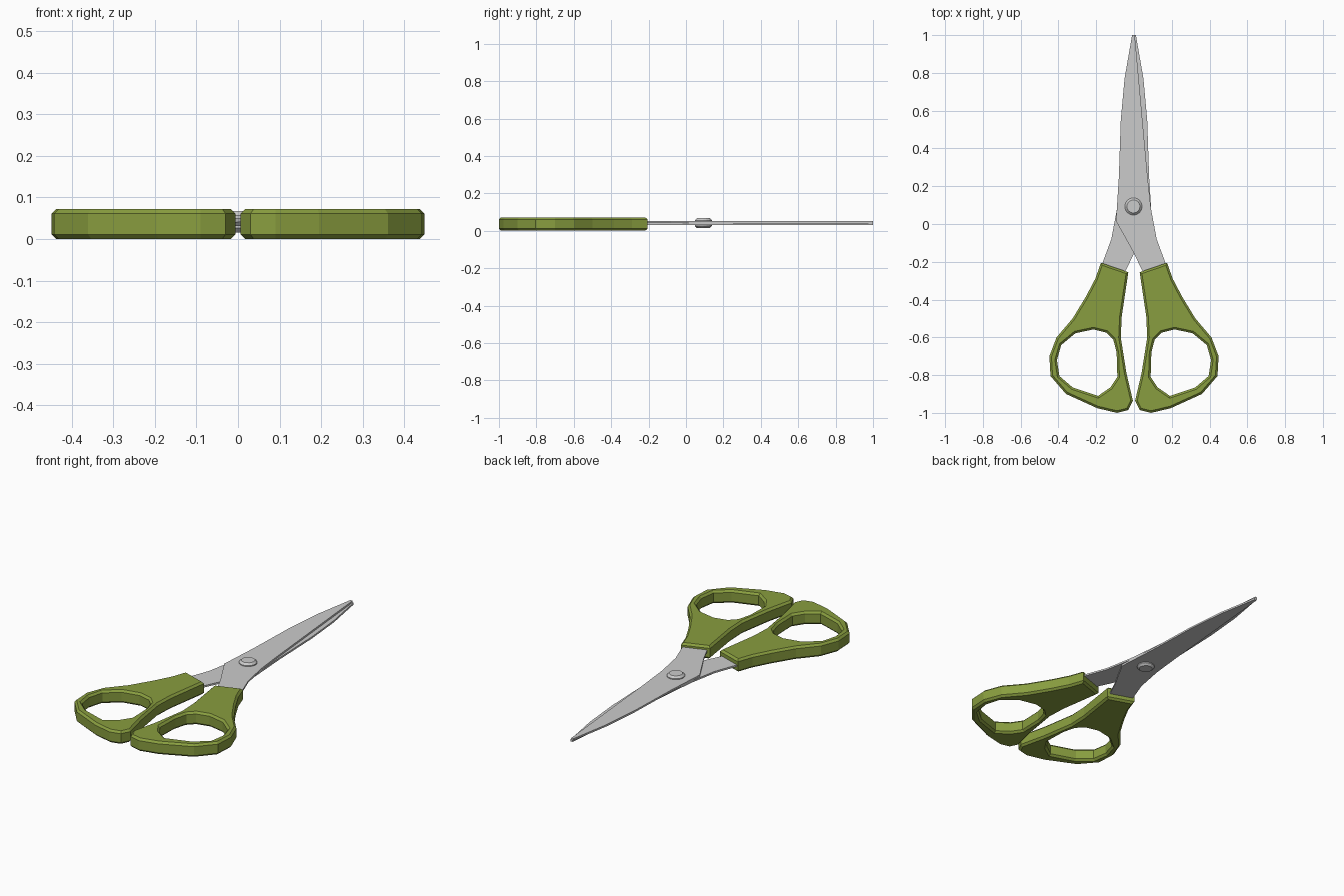
import bpy, bmesh
from mathutils import Vector

if "Cube" in bpy.data.objects:
    bpy.data.objects.remove(bpy.data.objects["Cube"])

green = bpy.data.materials.new("green_plastic")
green.diffuse_color = (0.25, 0.34, 0.05, 1)
green.use_nodes = True
green.node_tree.nodes["Principled BSDF"].inputs["Base Color"].default_value = green.diffuse_color


def inset(loop, d):
    """Shift a closed loop to its left by d."""
    out = []
    for i, p in enumerate(loop):
        a, p, c = Vector(loop[i - 1]), Vector(p), Vector(loop[(i + 1) % len(loop)])
        u, v = (p - a).normalized(), (c - p).normalized()
        n1, n2 = Vector((-u.y, u.x)), Vector((-v.y, v.x))
        out.append(p + (n1 + n2) * d / (1 + n1.dot(n2)))
    return out


def plate(name, loops, z0, z1, bevel, side, mat=None):
    """Flat plate from outlines (outer CCW, holes CW), mirrored when side is -1."""
    bm = bmesh.new()
    steps = [(0, z0), (0, z1)]
    if bevel:
        steps = [(bevel, z0), (0, z0 + bevel), (0, z1 - bevel), (bevel, z1)]
    bottom, top = [], []
    for loop in loops:
        rings = [[bm.verts.new((p.x * side, p.y, z)) for p in inset(loop, d)] for d, z in steps]
        n = len(loop)
        for r, s in zip(rings, rings[1:]):
            for i in range(n):
                j = (i + 1) % n
                bm.faces.new((r[i], r[j], s[j], s[i]))
        for ring, edges in ((rings[0], bottom), (rings[-1], top)):
            edges += [bm.edges.get((ring[i - 1], ring[i])) for i in range(n)]
    for edges, nz in ((bottom, -1), (top, 1)):
        bmesh.ops.triangle_fill(bm, use_beauty=True, use_dissolve=False, edges=edges, normal=(0, 0, nz))
    bmesh.ops.recalc_face_normals(bm, faces=bm.faces)
    me = bpy.data.meshes.new(name)
    bm.to_mesh(me)
    bm.free()
    ob = bpy.data.objects.new(name, me)
    bpy.context.collection.objects.link(ob)
    if mat:
        me.materials.append(mat)
    return ob


# Handle outline, clockwise from the top inner corner
grip = [(.03, -.255), (.175, -.205), (.205, -.29), (.255, -.385), (.325, -.50), (.41, -.60),
        (.448, -.70), (.442, -.805), (.36, -.90), (.195, -.975), (.09, -1.0), (.03, -.985),
        (.006, -.935), (.04, -.79), (.07, -.60), (.065, -.49)]
# Finger hole, clockwise
hole = [(.145, -.575), (.215, -.558), (.31, -.578), (.385, -.64), (.408, -.72), (.395, -.805),
        (.325, -.865), (.19, -.91), (.125, -.865), (.088, -.81), (.092, -.68), (.11, -.61)]
# Blade, clockwise from the tip: cutting edge, neck, tang, spine
blade = [(-.01, 1), (.004, 1), (.072, .25), (.09, .08), (.12, -.08), (.17, -.215), (.18, -.33),
         (.08, -.33), (.045, -.25), (0, -.155), (-.095, .015), (-.08, .25), (-.07, .55), (-.05, .77)]

for side, label, z in ((1, "right", .041), (-1, "left", .031)):
    plate(label + "_handle", [grip[::-1], hole], 0, .072, .011, side, green)
    plate(label + "_blade", [blade[::-1]], z, z + .01, 0, side)

# Pivot screw with bevelled heads
bpy.ops.mesh.primitive_cylinder_add(vertices=16, radius=.046, depth=.052, location=(-.003, .093, .041))
screw = bpy.context.object
screw.name = "pivot_screw"
mod = screw.modifiers.new("bevel", "BEVEL")
mod.width = .011
mod.segments = 1
mod.limit_method = 'ANGLE'
